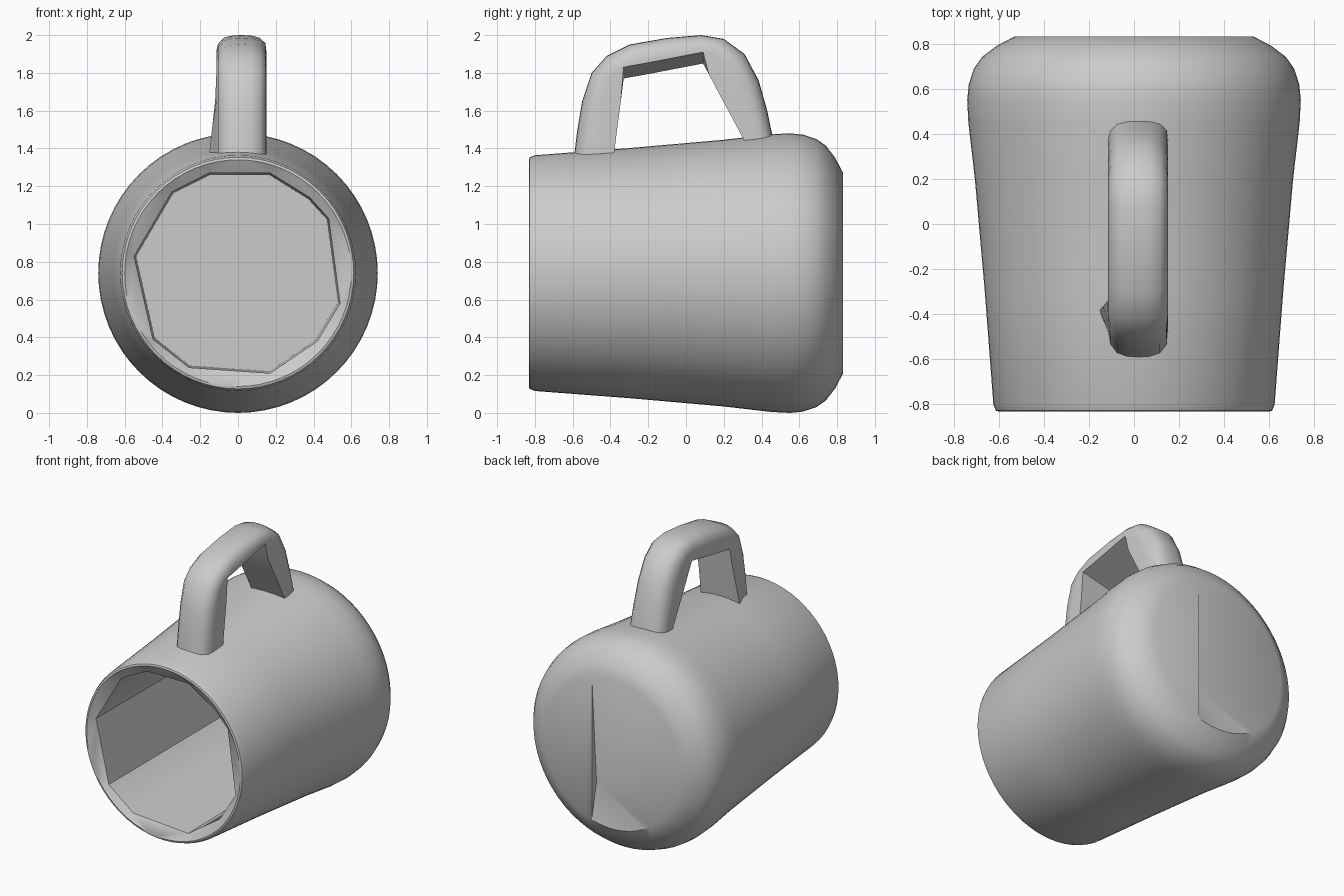
import bpy, bmesh, math

if "Cube" in bpy.data.objects:
    bpy.data.objects.remove(bpy.data.objects["Cube"])

CZ = 0.74   # height of the mug axis (runs along y)
SEG = 64


def finish(bm, name, angle=35):
    bmesh.ops.recalc_face_normals(bm, faces=bm.faces[:])
    me = bpy.data.meshes.new(name)
    bm.to_mesh(me)
    bm.free()
    ob = bpy.data.objects.new(name, me)
    bpy.context.collection.objects.link(ob)
    bpy.ops.object.select_all(action='DESELECT')
    ob.select_set(True)
    bpy.context.view_layer.objects.active = ob
    bpy.ops.object.shade_smooth_by_angle(angle=math.radians(angle))
    return ob


def bridge(bm, a, b):
    n = len(a)
    for i in range(n):
        j = (i + 1) % n
        bm.faces.new((a[i], a[j], b[j], b[i]))


# Mug body: rounded outer shell lying on its side
bm = bmesh.new()
profile = [(-.832, .60), (-.828, .613), (-.80, .624), (-.3, .662), (.2, .706), (.45, .735),
           (.55, .74), (.62, .733), (.69, .71), (.74, .675), (.79, .61), (.832, .53)]
rings = []
for y, r in profile:
    rings.append([bm.verts.new((r * math.sin(2 * math.pi * i / SEG), y,
                                CZ + r * math.cos(2 * math.pi * i / SEG))) for i in range(SEG)])
for a, b in zip(rings, rings[1:]):
    bridge(bm, a, b)

# Base: flat strip on one side, shallow faceted dent on the other
back = rings[-1]
A, B = 3, SEG // 2 - 3
dent = bm.verts.new((back[A].co.x, .78, .48))
bm.faces.new(back[A:B + 1])
bm.faces.new((back[A], back[B], dent))
arc = back[B:] + back[:A + 1]
for v, w in zip(arc, arc[1:]):
    bm.faces.new((v, w, dent))

# Coarse many-sided cavity with a flat floor
opening = [(-.15, 1.27), (.17, 1.27), (.38, 1.14), (.48, 1.03), (.54, .58), (.42, .38),
           (.17, .21), (-.26, .24), (-.45, .39), (-.55, .83), (-.35, 1.17)]
lip = [bm.verts.new((x, -.80, z)) for x, z in opening]
floor = [bm.verts.new((x * .98, .72, CZ + (z - CZ) * .98)) for x, z in opening]
bridge(bm, lip, floor)
bm.faces.new(floor)
rim_edges = [bm.edges.get((rings[0][i], rings[0][(i + 1) % SEG])) for i in range(SEG)]
lip_edges = [bm.edges.get((lip[i], lip[(i + 1) % len(lip)])) for i in range(len(lip))]
bmesh.ops.bridge_loops(bm, edges=rim_edges + lip_edges)
finish(bm, "mug_body")

# Handle: rounded outside, flat angular inside; rows are outer y, z, inner y, z
path = [(-.595, 1.34, -.385, 1.34), (-.575, 1.5, -.365, 1.5), (-.55, 1.65, -.345, 1.65),
        (-.50, 1.80, -.33, 1.77), (-.42, 1.89, -.29, 1.778), (-.30, 1.95, -.22, 1.79),
        (-.10, 1.985, -.08, 1.817), (.08, 2.0, .06, 1.844), (.20, 1.98, .09, 1.85),
        (.31, 1.90, .12, 1.795), (.385, 1.76, .175, 1.69), (.43, 1.60, .24, 1.57),
        (.465, 1.43, .315, 1.43)]
section = [(-.11, 0), (-.115, .45), (-.105, .72), (-.075, .91), (-.03, .985), (.02, 1),
           (.07, .985), (.115, .91), (.145, .72), (.15, .45), (.15, 0)]
bm = bmesh.new()
rows = []
for k, (oy, oz, iy, iz) in enumerate(path):
    row = []
    flare = max(0, .045 - .017 * k)
    for n, (x, t) in enumerate(section):
        # the inside of the grip is tilted: higher on the +x edge
        lift = .06 if n == len(section) - 1 and 3 <= k <= 8 else 0
        dx = flare if n == 0 else 0
        row.append(bm.verts.new((x - dx, iy + (oy - iy) * t, iz + (oz - iz) * t + lift)))
    rows.append(row)
for a, b in zip(rows, rows[1:]):
    bridge(bm, a, b)
bm.faces.new(rows[0])
bm.faces.new(rows[-1])
finish(bm, "handle", 40)
